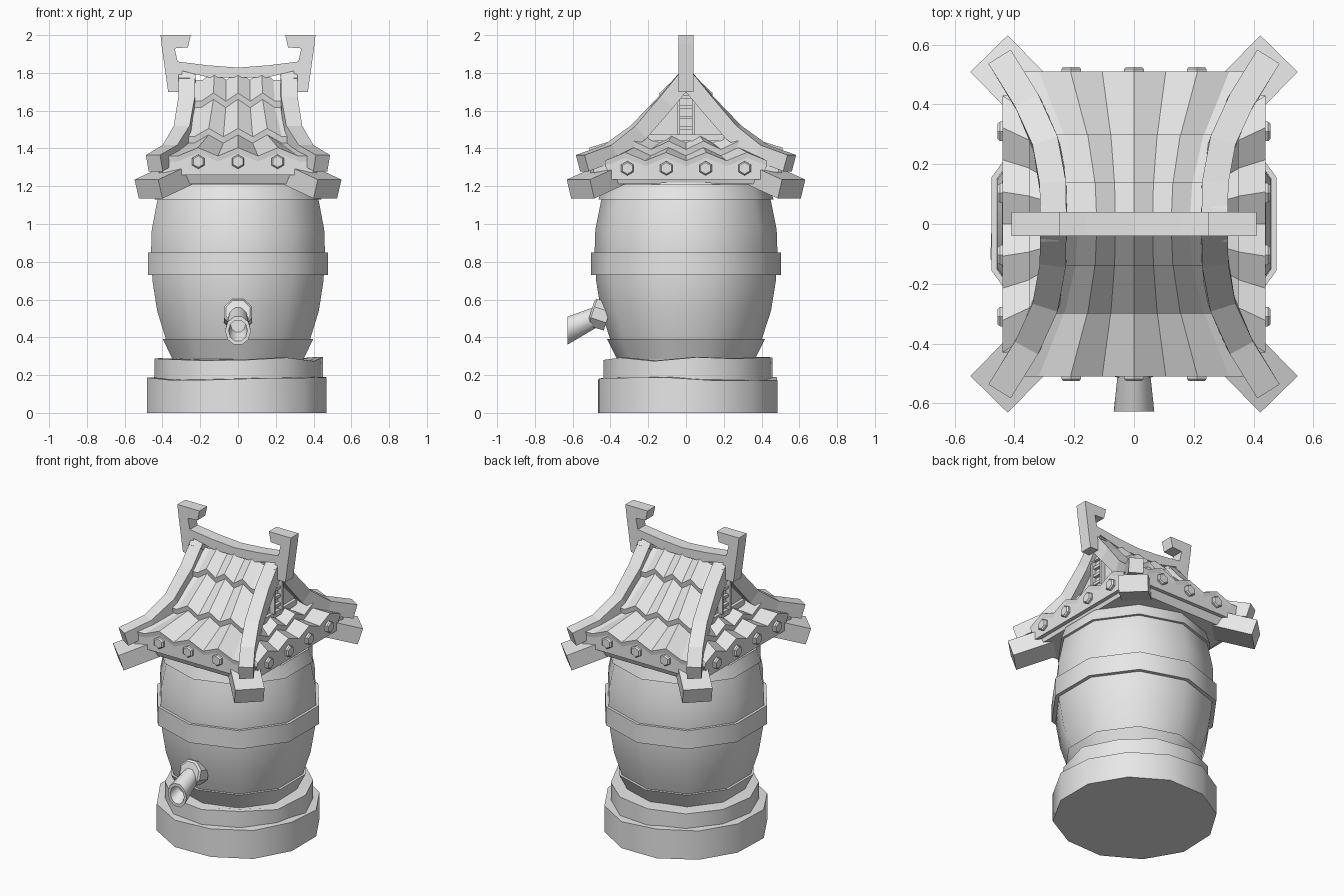
import bpy, bmesh, math, random
from mathutils import Vector, Matrix

random.seed(4)
if "Cube" in bpy.data.objects:
    bpy.data.objects.remove(bpy.data.objects["Cube"])

GREY = (0.8, 0.8, 0.8, 1)
mat = bpy.data.materials.new("plain_grey")
mat.use_nodes = True
mat.diffuse_color = GREY
mat.node_tree.nodes["Principled BSDF"].inputs["Base Color"].default_value = GREY


def finish(name, bm, smooth=False, recalc=True):
    if recalc:
        bmesh.ops.recalc_face_normals(bm, faces=bm.faces[:])
    mesh = bpy.data.meshes.new(name)
    bm.to_mesh(mesh)
    bm.free()
    mesh.materials.append(mat)
    ob = bpy.data.objects.new(name, mesh)
    bpy.context.collection.objects.link(ob)
    if smooth:
        bpy.ops.object.select_all(action="DESELECT")
        ob.select_set(True)
        bpy.context.view_layer.objects.active = ob
        bpy.ops.object.shade_smooth_by_angle(angle=math.radians(40))
    return ob


def loft(name, rings, smooth=False, loop=False):
    """Skin a list of rings, capping the ends or joining them in a loop."""
    bm = bmesh.new()
    vs = [[bm.verts.new(p) for p in ring] for ring in rings]
    n = len(vs[0])
    pairs = list(zip(vs, vs[1:])) + ([(vs[-1], vs[0])] if loop else [])
    for a, b in pairs:
        for i in range(n):
            j = (i + 1) % n
            bm.faces.new((a[i], a[j], b[j], b[i]))
    if not loop:
        bm.faces.new(vs[0])
        bm.faces.new(vs[-1])
    return finish(name, bm, smooth)


def circle(r, z, n=12, turn=0.0, jitter=0.0):
    pts = []
    for i in range(n):
        a = math.tau * i / n + turn
        k = r * (1 + random.uniform(-jitter, jitter))
        pts.append(Vector((k * math.cos(a), k * math.sin(a), z)))
    return pts


def lathe(name, profile, loop=False):
    return loft(name, [circle(r, z, 10, math.pi / 2) for r, z in profile], True, loop)


def box(name, lo, hi):
    return loft(name, [[(x, y, z) for x, y in ((lo[0], lo[1]), (hi[0], lo[1]), (hi[0], hi[1]), (lo[0], hi[1]))]
                       for z in (lo[2], hi[2])])


# Stone base in two uneven steps
for name, r, z0, z1, turn in (("base_lower", 0.49, 0, 0.18, 0.26), ("base_upper", 0.445, 0.15, 0.285, 0.1)):
    outline = [p + Vector((0, 0.012, 0)) for p in circle(r, 0, 12, turn, 0.018)]
    top = [Vector((p.x, p.y, z1 + random.uniform(-0.012, 0.012))) for p in outline]
    inner = [p * 0.94 + Vector((0, 0, 0.07 * z1)) for p in top]
    loft(name, [[p + Vector((0, 0, z0)) for p in outline], top, inner], True)

# Ten-sided barrel and its hoops
lathe("barrel", [(0.36, 0.27), (0.395, 0.37), (0.45, 0.54), (0.476, 0.7), (0.484, 0.85),
                 (0.48, 0.97), (0.45, 1.12), (0.42, 1.23)])
lathe("middle_hoop", [(0.46, 0.73), (0.502, 0.73), (0.502, 0.85), (0.46, 0.85)], True)
lathe("top_hoop", [(0.41, 1.13), (0.464, 1.13), (0.437, 1.21), (0.39, 1.21)], True)
lathe("bottom_hoop", [(0.34, 0.285), (0.365, 0.285), (0.418, 0.39), (0.37, 0.39)], True)

# Tap: tilted collar and flared hollow pipe
tilt = Matrix.Translation((0, -0.47, 0.525)) @ Matrix.Rotation(math.radians(72), 4, "X")
loft("tap_collar", [[tilt @ p for p in circle(r, z, 8, 0.39)]
                    for r, z in ((0.08, -0.06), (0.08, 0.025), (0.068, 0.035))])
rings = []
for y, z, rx, rz in ((-0.46, 0.515, 0.05, 0.058), (-0.628, 0.435, 0.068, 0.078),
                     (-0.628, 0.435, 0.05, 0.058), (-0.56, 0.47, 0.04, 0.045)):
    rings.append([(p.x * rx, y, z + p.y * rz) for p in circle(1, 0, 10)])
loft("tap_pipe", rings, True)

# Roof underside and gable core
loft("roof_soffit", [[(sx * x, sy * y, z) for sx, sy in ((-1, -1), (1, -1), (1, 1), (-1, 1))]
                     for x, y, z in ((0.40, 0.46, 1.213), (0.42, 0.49, 1.28), (0.42, 0.49, 1.32), (0.25, 0.3, 1.38))])
half = [(0.43, 1.3), (0.29, 1.41), (0.13, 1.6), (0.02, 1.75)]
outline = half + [(-y, z) for y, z in reversed(half)]
loft("gable_core", [[(x, y, z) for y, z in outline] for x in (-0.265, 0.265)])


def wave(u, phase, amp=0.022):
    """Tile waves, always dipping at both ends to tuck under the hip beams."""
    return -amp if abs(u) == 1 else amp * math.cos(4 * math.pi * u + phase)


def roof_side(name, angle, rows, phase, bolts, bolt_z):
    """Stepped wavy tiles with an eave board and bolts; rows hold (distance, height, half width)."""
    turn = Matrix.Rotation(angle, 4, "Z")
    cols = [k / 4 for k in range(-4, 5)]
    steps = [rows[0]]
    for d, z, w in rows[1:]:
        steps += [(d, z + 0.012, w), (d - 0.006, z - 0.022, w)]
    bm = bmesh.new()
    grid = [[bm.verts.new(turn @ Vector((u * w, -d, z + wave(u, phase)))) for u in cols] for d, z, w in steps]
    for a, b in zip(grid, grid[1:]):
        for i in range(len(cols) - 1):
            bm.faces.new((a[i], b[i], b[i + 1], a[i + 1]))
    finish(name + "_tiles", bm, False, False)
    d, z, w = rows[-1]
    board = [(u * w, z - 0.008 + wave(u, phase)) for u in cols] + [(w * 0.92, z - 0.11), (-w * 0.92, z - 0.11)]
    loft(name + "_eave_board", [[turn @ Vector((x, -y, h)) for x, h in board] for y in (d - 0.03, d - 0.005)])
    for i, x in enumerate(bolts):
        hexes = [[turn @ Vector((x + p.x, -y, bolt_z + p.y)) for p in circle(r, 0, 6, math.pi / 6)]
                 for r, y in ((0.038, d - 0.02), (0.038, d + 0.008), (0.03, d + 0.016))]
        loft(f"{name}_bolt_{i + 1}", hexes)


main_rows = [(0.02, 1.785, 0.25), (0.14, 1.66, 0.26), (0.30, 1.472, 0.31), (0.51, 1.37, 0.425)]
skirt_rows = [(0.255, 1.455, 0.27), (0.35, 1.405, 0.37), (0.44, 1.345, 0.43)]
for name, angle in (("front", 0), ("back", math.pi)):
    roof_side(name, angle, main_rows, 0, (-0.21, 0, 0.21), 1.33)
for name, angle in (("left", math.pi / 2), ("right", -math.pi / 2)):
    roof_side(name, angle, skirt_rows, math.pi, (-0.31, -0.104, 0.104, 0.31), 1.295)


def beam(name, path, width, depth):
    """Sweep a rectangle whose top follows the path."""
    pts = [Vector(p) for p in path]
    rings = []
    for i, p in enumerate(pts):
        t = (pts[min(i + 1, len(pts) - 1)] - pts[max(i - 1, 0)]).normalized()
        side = t.cross(Vector((0, 0, 1))).normalized()
        up = side.cross(t)
        s = side * width / 2
        rings.append([p - s, p + s, p + s - up * depth, p - s - up * depth])
    return loft(name, rings)


# Curved hip beams, and short wide beams below them
hip = [(0.27, 0.01, 1.83), (0.272, 0.14, 1.675), (0.298, 0.28, 1.52), (0.36, 0.415, 1.418), (0.45, 0.56, 1.365)]
for sx, side in ((1, "left"), (-1, "right")):
    for sy, end in ((-1, "front"), (1, "back")):
        beam(f"{end}_{side}_hip_beam", [(sx * x, sy * y, z) for x, y, z in hip], 0.088, 0.09)
        beam(f"{end}_{side}_lower_beam", [(sx * x, sy * y, z) for x, y, z in
                                          ((0.26, 0.34, 1.34), (0.485, 0.57, 1.235))], 0.175, 0.105)

# Gable lattice on both ends
for sx, side in ((1, "left"), (-1, "right")):
    def slab(name, y0, y1, z0, z1, out):
        x0, x1 = sorted((sx * 0.25, sx * out))
        box(f"{side}_{name}", (x0, y0, z0), (x1, y1, z1))
    slab("gable_sill", -0.2, 0.2, 1.44, 1.475, 0.285)
    for i, y in enumerate((-0.047, 0.033)):
        slab(f"gable_post_{i + 1}", y, y + 0.014, 1.47, 1.7, 0.295)
    for i in range(4):
        z = 1.5 + i * 0.055
        slab(f"gable_slat_{i + 1}", -0.04, 0.04, z, z + 0.018, 0.285)

# Ridge beam with hooked ends
ridge = [(0.0, 1.828), (0.16, 1.84), (0.32, 1.86), (0.335, 1.93), (0.265, 1.935), (0.25, 2.0), (0.41, 2.0),
         (0.405, 1.95), (0.37, 1.7), (0.30, 1.7), (0.295, 1.81), (0.15, 1.775)]
outline = ridge + [(-x, z) for x, z in reversed(ridge[1:])]
loft("ridge_beam", [[(x, y, z) for x, z in outline] for y in (-0.04, 0.04)])
